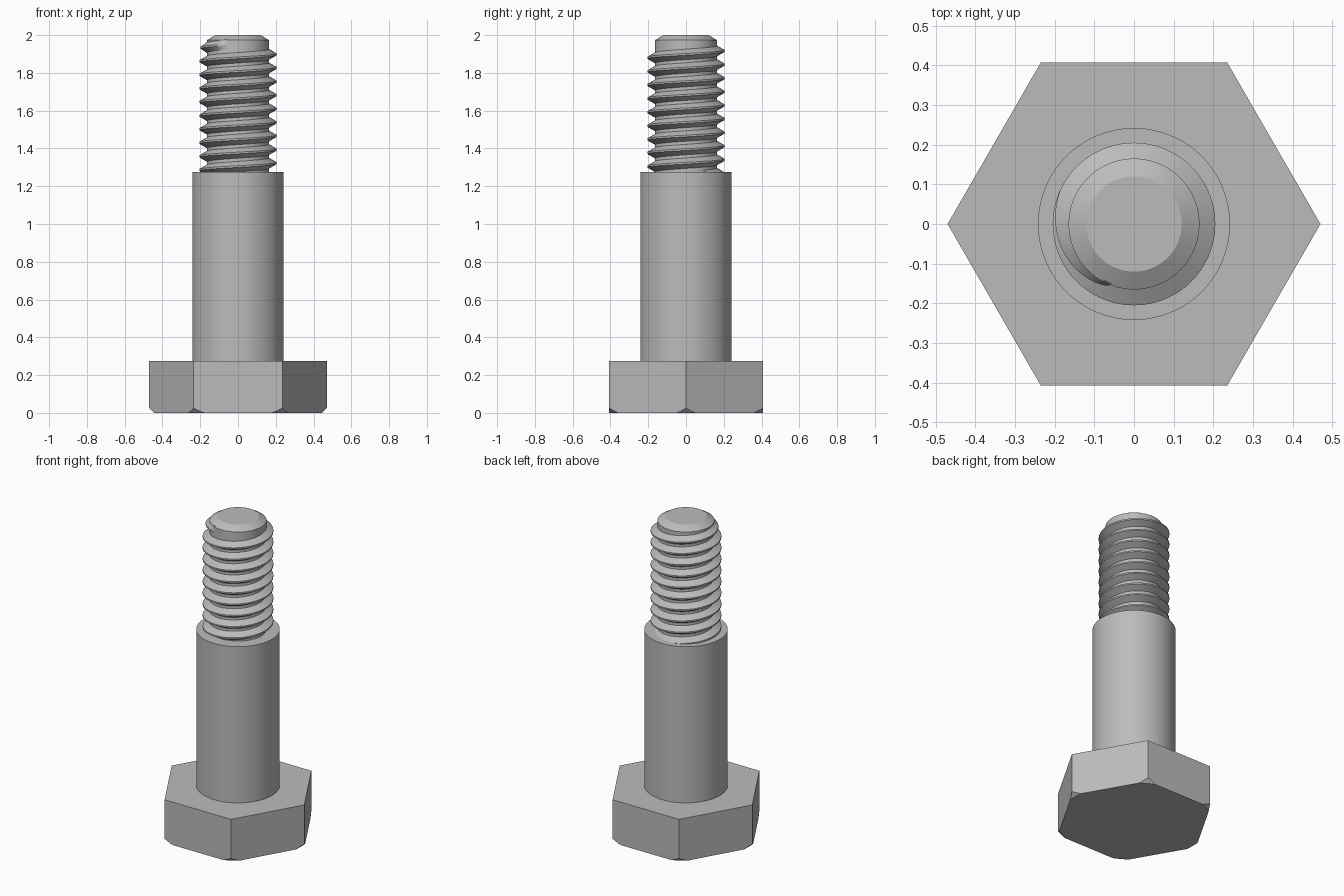
import bpy, bmesh, math

cube = bpy.data.objects.get("Cube")
if cube:
    bpy.data.objects.remove(cube)

STEEL = (0.5, 0.5, 0.5, 1)
steel = bpy.data.materials.new("grey steel")
steel.use_nodes = True
steel.diffuse_color = STEEL
steel.node_tree.nodes["Principled BSDF"].inputs["Base Color"].default_value = STEEL


def add_object(name, rings, closed_rings, smooth=True):
    """Skin a sequence of equal point rings; cap the first and last ring."""
    bm = bmesh.new()
    loops = [[bm.verts.new(p) for p in ring] for ring in rings]
    n = len(loops[0])
    for a, b in zip(loops, loops[1:]):
        for i in range(n):
            j = (i + 1) % n
            bm.faces.new((a[i], a[j], b[j], b[i]))
    if closed_rings:
        bm.faces.new(loops[0])
        bm.faces.new(loops[-1])
    bmesh.ops.recalc_face_normals(bm, faces=bm.faces)
    mesh = bpy.data.meshes.new(name)
    bm.to_mesh(mesh)
    bm.free()
    mesh.materials.append(steel)
    obj = bpy.data.objects.new(name, mesh)
    bpy.context.collection.objects.link(obj)
    if smooth:
        shade(obj)
    return obj


def shade(obj):
    bpy.ops.object.select_all(action="DESELECT")
    obj.select_set(True)
    bpy.context.view_layer.objects.active = obj
    bpy.ops.object.shade_smooth_by_angle(angle=math.radians(25))


def lathe(name, profile, sides, smooth=True):
    rings = [[(r * math.cos(math.tau * i / sides), r * math.sin(math.tau * i / sides), z)
              for i in range(sides)] for r, z in profile]
    return add_object(name, rings, True, smooth)


# Hexagonal head, its lower corners trimmed by a cone
HEAD_R, HEAD_H = 0.47, 0.275
head = lathe("hex_head", [(HEAD_R, 0), (HEAD_R, HEAD_H)], 6, smooth=False)
trim = lathe("head_corner_trim", [(0.435, -0.01), (0.485, 0.04), (0.6, 0.1), (0.6, 0.4)], 96)
trim.hide_render = True
trim.hide_viewport = True
cut = head.modifiers.new("trim corners", "BOOLEAN")
cut.operation = "INTERSECT"
cut.solver = "EXACT"
cut.object = trim
bpy.context.view_layer.objects.active = head
bpy.ops.object.modifier_apply(modifier=cut.name)
bpy.data.objects.remove(trim)
shade(head)

# Smooth shoulder and chamfered thread core
SHOULDER_TOP, CORE_R = 1.275, 0.165
lathe("shoulder", [(0.242, HEAD_H - 0.02), (0.242, SHOULDER_TOP)], 96)
lathe("thread_core", [(CORE_R, SHOULDER_TOP - 0.02), (CORE_R, 1.973), (0.12, 2)], 96)

# Right-handed thread ridge that fades into the core at its upper end
PITCH, CREST_R, STEPS = 0.072, 0.205, 72
END_ANGLE, FADE = math.radians(250), math.radians(95)
TURNS = 9.6
rings = []
count = int(TURNS * STEPS)
for k in range(count + 1):
    angle = END_ANGLE - math.tau * (count - k) / STEPS
    z = 1.934 + PITCH * (angle - math.pi) / math.tau
    rise = min(1, (END_ANGLE - angle) / FADE) ** 0.6
    crest = CORE_R - 0.001 + (CREST_R - CORE_R + 0.001) * rise
    root = CORE_R - 0.004
    section = ((root, -0.03), (crest, -0.0045), (crest, 0.0045), (root, 0.03))
    rings.append([(r * math.cos(angle), r * math.sin(angle), z + dz) for r, dz in section])
add_object("thread_ridge", rings, True)
